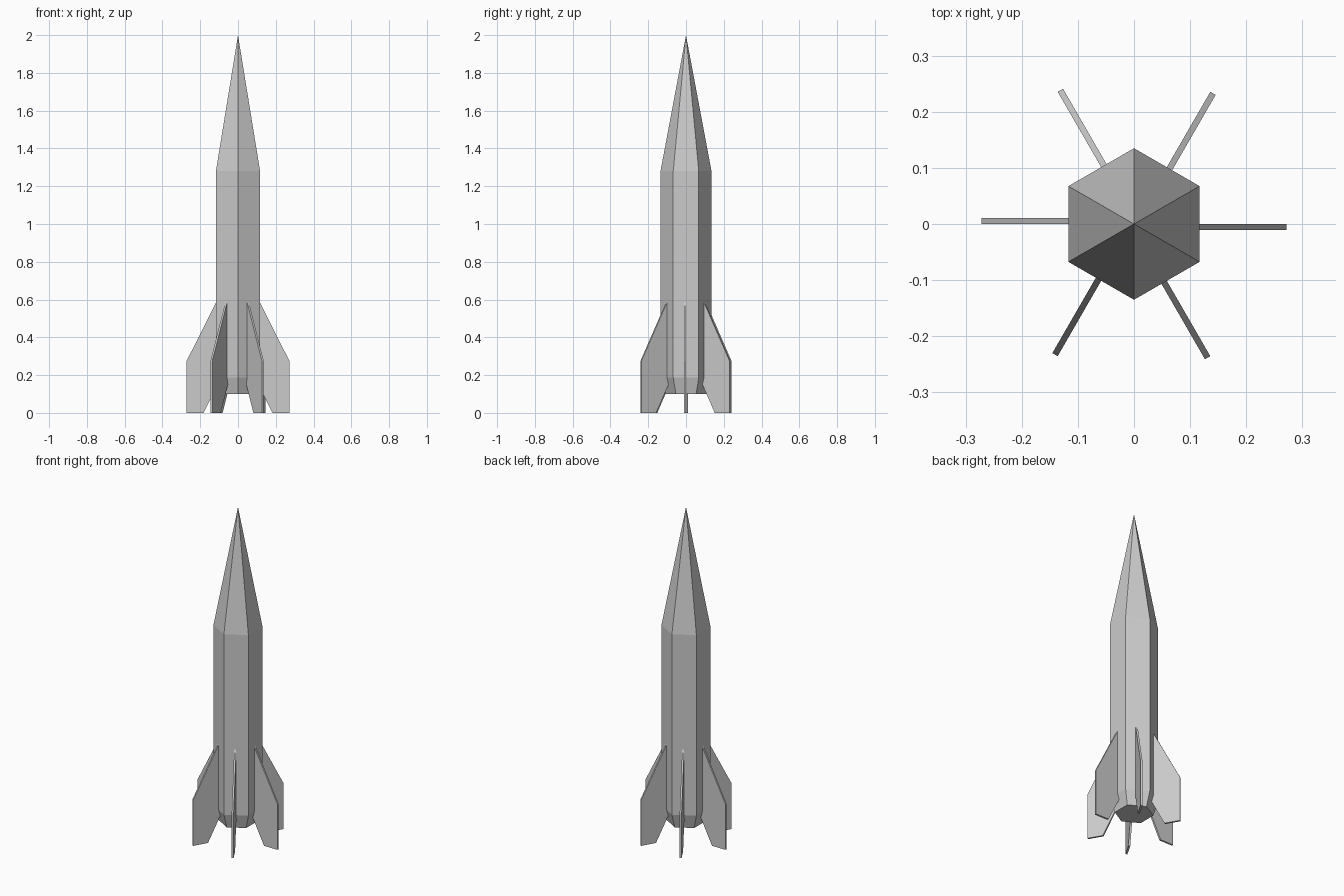
import bpy, bmesh, math
from mathutils import Matrix

if "Cube" in bpy.data.objects:
    bpy.data.objects.remove(bpy.data.objects["Cube"])

def make_object(name, bm):
    bmesh.ops.recalc_face_normals(bm, faces=bm.faces)
    mesh = bpy.data.meshes.new(name)
    bm.to_mesh(mesh)
    bm.free()
    obj = bpy.data.objects.new(name, mesh)
    bpy.context.collection.objects.link(obj)
    return obj

# Hexagonal hull: tapered tail, straight body, pointed nose
SIDES = 6
bm = bmesh.new()
rings = []
for r, z in [(0.107, 0.10), (0.135, 0.187), (0.135, 1.28)]:
    rings.append([bm.verts.new((r * math.sin(math.tau * i / SIDES),
                                r * math.cos(math.tau * i / SIDES), z))
                  for i in range(SIDES)])
tip = bm.verts.new((0, 0, 2.0))
bm.faces.new(rings[0])
for i in range(SIDES):
    j = (i + 1) % SIDES
    for lo, hi in zip(rings, rings[1:]):
        bm.faces.new((lo[i], lo[j], hi[j], hi[i]))
    bm.faces.new((rings[-1][i], rings[-1][j], tip))
make_object("hull", bm)

# Six flat fins, one centred on each hull side
FIN_PROFILE = [(0.116, 0.585), (0.272, 0.275), (0.272, 0.0),
               (0.182, 0.0), (0.107, 0.15), (0.116, 0.187)]
THICKNESS = 0.011

def fin(index):
    bm = bmesh.new()
    face = bm.faces.new([bm.verts.new((x, 0, z)) for x, z in FIN_PROFILE])
    side = bmesh.ops.extrude_face_region(bm, geom=[face], use_keep_orig=True)
    moved = [v for v in side["geom"] if isinstance(v, bmesh.types.BMVert)]
    bmesh.ops.translate(bm, verts=moved, vec=(0, -THICKNESS, 0))
    bm.transform(Matrix.Rotation(math.tau * index / SIDES, 4, 'Z'))
    make_object(f"fin_{index + 1}", bm)

for k in range(SIDES):
    fin(k)
